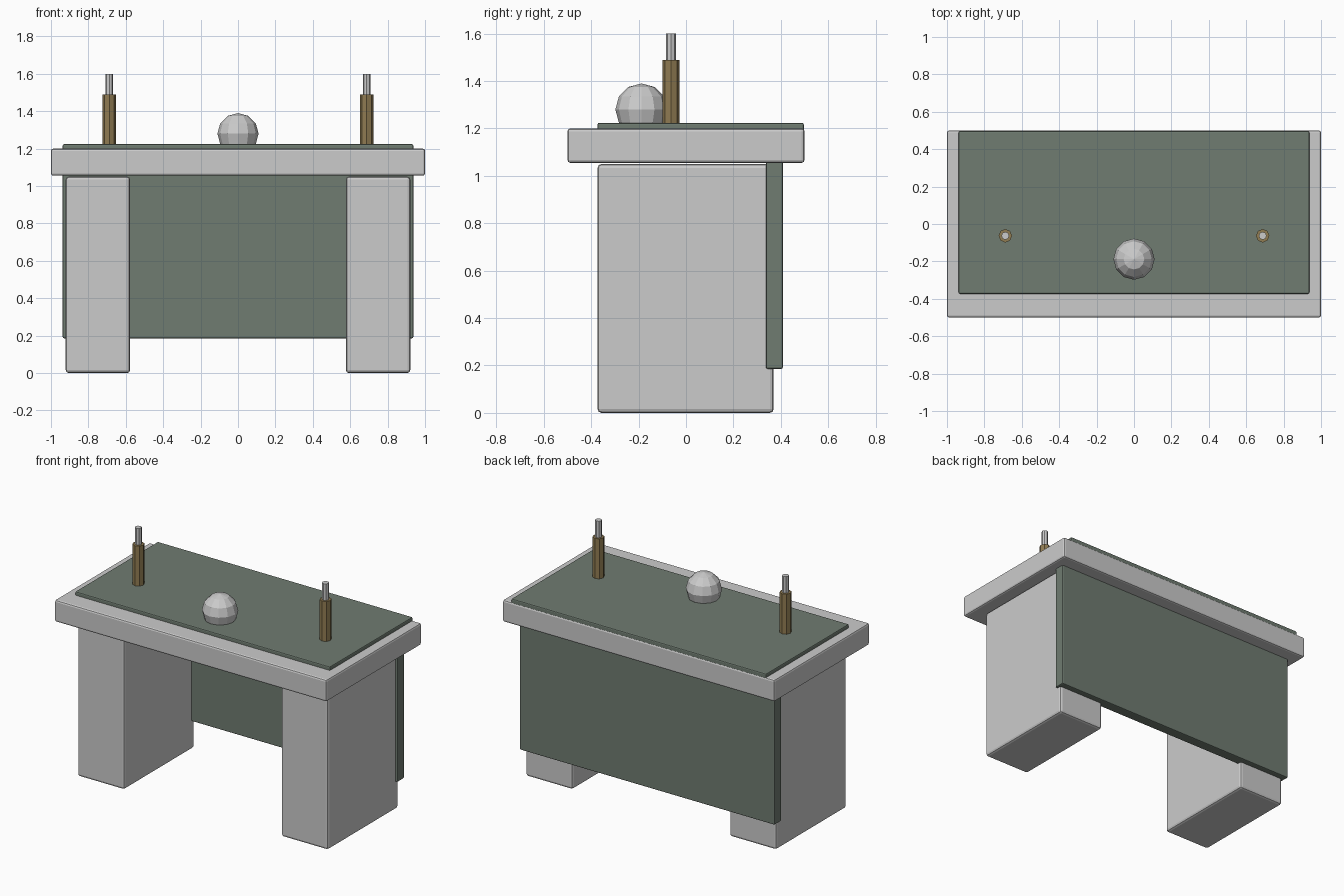
import bpy, bmesh
from mathutils import Matrix

if "Cube" in bpy.data.objects:
    bpy.data.objects.remove(bpy.data.objects["Cube"])


def material(name, rgb):
    m = bpy.data.materials.new(name)
    m.diffuse_color = (*rgb, 1)
    m.use_nodes = True
    m.node_tree.nodes["Principled BSDF"].inputs["Base Color"].default_value = m.diffuse_color
    return m


GREEN = material("green_cloth", (0.16, 0.20, 0.165))
GOLD = material("gold_wax", (0.28, 0.20, 0.085))


def finish(name, bm, mat=None):
    mesh = bpy.data.meshes.new(name)
    bm.to_mesh(mesh)
    bm.free()
    ob = bpy.data.objects.new(name, mesh)
    bpy.context.collection.objects.link(ob)
    if mat:
        mesh.materials.append(mat)
    return ob


def box(name, lo, hi, bevel, mat=None):
    bm = bmesh.new()
    bmesh.ops.create_cube(bm, size=1)
    for v in bm.verts:
        v.co = [lo[i] + (v.co[i] + 0.5) * (hi[i] - lo[i]) for i in range(3)]
    ob = finish(name, bm, mat)
    mod = ob.modifiers.new("rounded_edges", 'BEVEL')
    mod.width = bevel
    mod.segments = 2
    return ob


def cylinder(name, x, y, z0, z1, r, mat=None):
    bm = bmesh.new()
    bmesh.ops.create_cone(bm, cap_ends=True, segments=8, radius1=r, radius2=r,
                          depth=z1 - z0,
                          matrix=Matrix.Translation((x, y, (z0 + z1) / 2)))
    return finish(name, bm, mat)


# Stone table top
box("table_top", (-1, -0.5, 1.055), (1, 0.5, 1.2), 0.012)

# Cloth over the top and hanging panel at the back
box("top_cloth", (-0.937, -0.373, 1.19), (0.937, 0.497, 1.224), 0.007, GREEN)
box("back_cloth", (-0.937, 0.337, 0.186), (0.937, 0.409, 1.062), 0.007, GREEN)

# Pedestal legs and candles, one on each side
for side, s in (("left", -1), ("right", 1)):
    x0, x1 = sorted((s * 0.577, s * 0.921))
    box(side + "_leg", (x0, -0.373, 0), (x1, 0.37, 1.05), 0.016)
    cylinder(side + "_candle", s * 0.688, -0.063, 1.215, 1.49, 0.036, GOLD)
    cylinder(side + "_candle_tip", s * 0.688, -0.063, 1.48, 1.6, 0.021)

# Faceted ball sunk slightly into the cloth
bm = bmesh.new()
bmesh.ops.create_uvsphere(bm, u_segments=12, v_segments=6, radius=0.11,
                          matrix=Matrix.Translation((0, -0.188, 1.28)))
finish("ball", bm)
